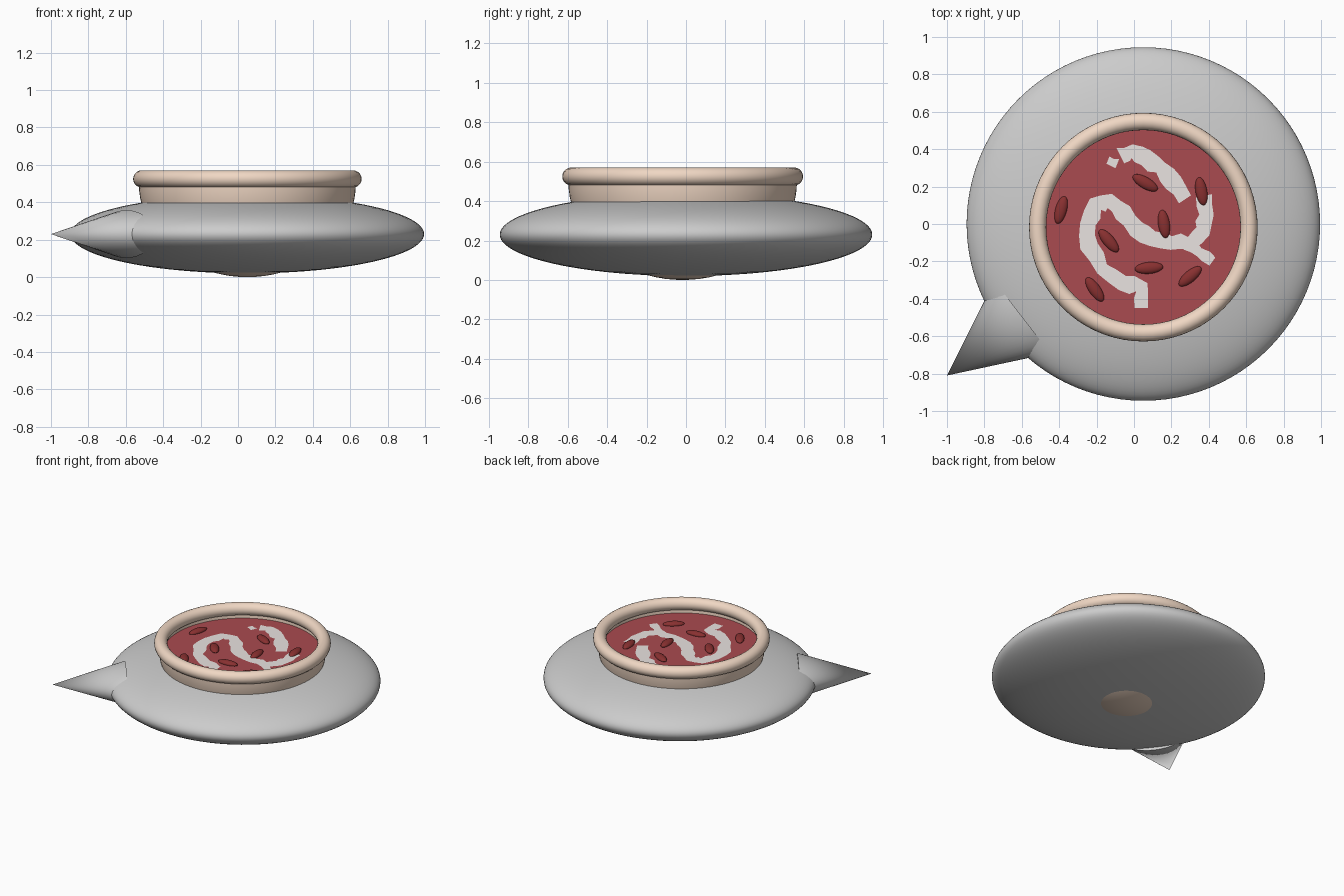
import bpy, bmesh, math, random
from mathutils import Matrix, Vector

if "Cube" in bpy.data.objects:
    bpy.data.objects.remove(bpy.data.objects["Cube"])

random.seed(4)
CX, CY = 0.05, -0.017


def material(name, rgb):
    m = bpy.data.materials.new(name)
    m.diffuse_color = (*rgb, 1)
    m.use_nodes = True
    m.node_tree.nodes["Principled BSDF"].inputs["Base Color"].default_value = m.diffuse_color
    return m


TAN = material("clay", (0.87, 0.68, 0.55))
RED = material("broth", (0.40, 0.07, 0.08))
DARK = material("bean_red", (0.25, 0.03, 0.03))
WHITE = material("cream", (0.82, 0.77, 0.75))


def finish(name, bm, mat=None, smooth=40):
    bmesh.ops.recalc_face_normals(bm, faces=bm.faces[:])
    me = bpy.data.meshes.new(name)
    bm.to_mesh(me)
    bm.free()
    ob = bpy.data.objects.new(name, me)
    bpy.context.collection.objects.link(ob)
    if mat:
        me.materials.append(mat)
    bpy.ops.object.select_all(action='DESELECT')
    ob.select_set(True)
    bpy.context.view_layer.objects.active = ob
    if smooth:
        bpy.ops.object.shade_smooth_by_angle(angle=math.radians(smooth))
    return ob


def ellipsoid(name, centre, radii, turn=0, mat=None, segs=32, rings=16):
    bm = bmesh.new()
    bmesh.ops.create_uvsphere(bm, u_segments=segs, v_segments=rings, radius=1)
    bm.transform(Matrix.Translation(centre) @ Matrix.Rotation(math.radians(turn), 4, 'Z')
                 @ Matrix.Diagonal((*radii, 1)))
    return finish(name, bm, mat)


def lathe(name, profile, centre, mat):
    bm = bmesh.new()
    vs = [bm.verts.new((r, 0, z)) for r, z in profile]
    es = [bm.edges.new(p) for p in zip(vs, vs[1:])]
    bmesh.ops.spin(bm, geom=vs + es, cent=(0, 0, 0), axis=(0, 0, 1),
                   angle=2 * math.pi, steps=72)
    bmesh.ops.remove_doubles(bm, verts=bm.verts[:], dist=1e-4)
    bm.transform(Matrix.Translation(centre))
    return finish(name, bm, mat)


# Flattened round body
ellipsoid("body", (CX, 0, 0.23), (0.945, 0.945, 0.21), segs=96, rings=48)

# Pointed spout, an oval cone running into the body
tip = Vector((-1.0, -0.81, 0.23))
out = Vector((-0.79, -0.613, 0)).normalized()
side = Vector((-out.y, out.x, 0))
length = 0.51
bm = bmesh.new()
bmesh.ops.create_cone(bm, cap_ends=True, segments=32, radius1=1, radius2=0, depth=1)
rot = Matrix((side, Vector((0, 0, 1)), out)).transposed().to_4x4()
bm.transform(Matrix.Translation(tip - out * length / 2) @ rot
             @ Matrix.Diagonal((0.245, 0.128, length, 1)))
bmesh.ops.remove_doubles(bm, verts=bm.verts[:], dist=1e-5)
finish("spout", bm)

# Bowl sunk through the body, with a wall thickness
arc = [math.pi / 2 * i / 20 for i in range(21)]
outer = [(0.58 * math.sin(a), 0.50 - 0.50 * math.cos(a)) for a in arc]
inner = [(0.55 * math.sin(a), 0.50 - 0.46 * math.cos(a)) for a in reversed(arc)]
lathe("bowl", outer + inner, (CX, CY, 0), TAN)

# Rounded rim
ring = [(0.565 + 0.046 * math.cos(t), 0.525 + 0.046 * math.sin(t))
        for t in (2 * math.pi * i / 20 for i in range(21))]
lathe("rim", ring, (CX, CY, 0), TAN)

# Flat broth surface
bm = bmesh.new()
bmesh.ops.create_circle(bm, cap_ends=True, segments=72, radius=0.549,
                        matrix=Matrix.Translation((CX, CY, 0.46)))
finish("broth", bm, RED, 0)


# Ragged cream swirls floating on the broth
def swirl(name, points, width):
    pts = []
    for a, b in zip(points, points[1:]):
        a, b = Vector(a), Vector(b)
        pts += [a, (a + b) / 2]
    pts.append(Vector(points[-1]))
    bm = bmesh.new()
    rows = []
    for i, p in enumerate(pts):
        d = (pts[min(i + 1, len(pts) - 1)] - pts[max(i - 1, 0)]).normalized()
        n = Vector((-d.y, d.x))
        row = []
        for s in (1, -1):
            q = p + n * s * width / 2 * random.uniform(0.75, 1.25)
            row.append(bm.verts.new((q.x, q.y, 0.464)))
        rows.append(row)
    for r, s in zip(rows, rows[1:]):
        bm.faces.new((r[0], r[1], s[1], s[0]))
    finish(name, bm, WHITE, 0)


swirl("cream_swirl", [(0.04, -0.45), (0.04, -0.34), (-0.06, -0.31), (-0.17, -0.24),
                      (-0.24, -0.12), (-0.25, 0.0), (-0.2, 0.10), (-0.13, 0.12),
                      (-0.06, 0.06), (0.01, -0.03), (0.1, -0.08), (0.2, -0.1),
                      (0.3, -0.1), (0.37, -0.04), (0.39, 0.05), (0.37, 0.15)], 0.085)
swirl("cream_tail", [(0.28, -0.11), (0.35, -0.15), (0.42, -0.2)], 0.06)
swirl("cream_top", [(0.27, 0.13), (0.21, 0.22), (0.14, 0.30), (0.06, 0.35),
                    (-0.01, 0.39), (-0.07, 0.36)], 0.085)
swirl("cream_fleck", [(-0.14, 0.34), (-0.09, 0.32)], 0.05)

# Beans: x, y, turn
beans = [(0.06, 0.22, -30), (0.36, 0.175, -80), (-0.39, 0.075, 75), (0.16, 0.0, -82),
         (-0.135, -0.09, -50), (0.08, -0.235, 5), (0.30, -0.28, 40), (-0.21, -0.35, -55)]
for i, (x, y, turn) in enumerate(beans):
    ellipsoid(f"bean_{i + 1}", (x, y, 0.464), (0.076, 0.031, 0.02), turn, DARK, 24, 12)
